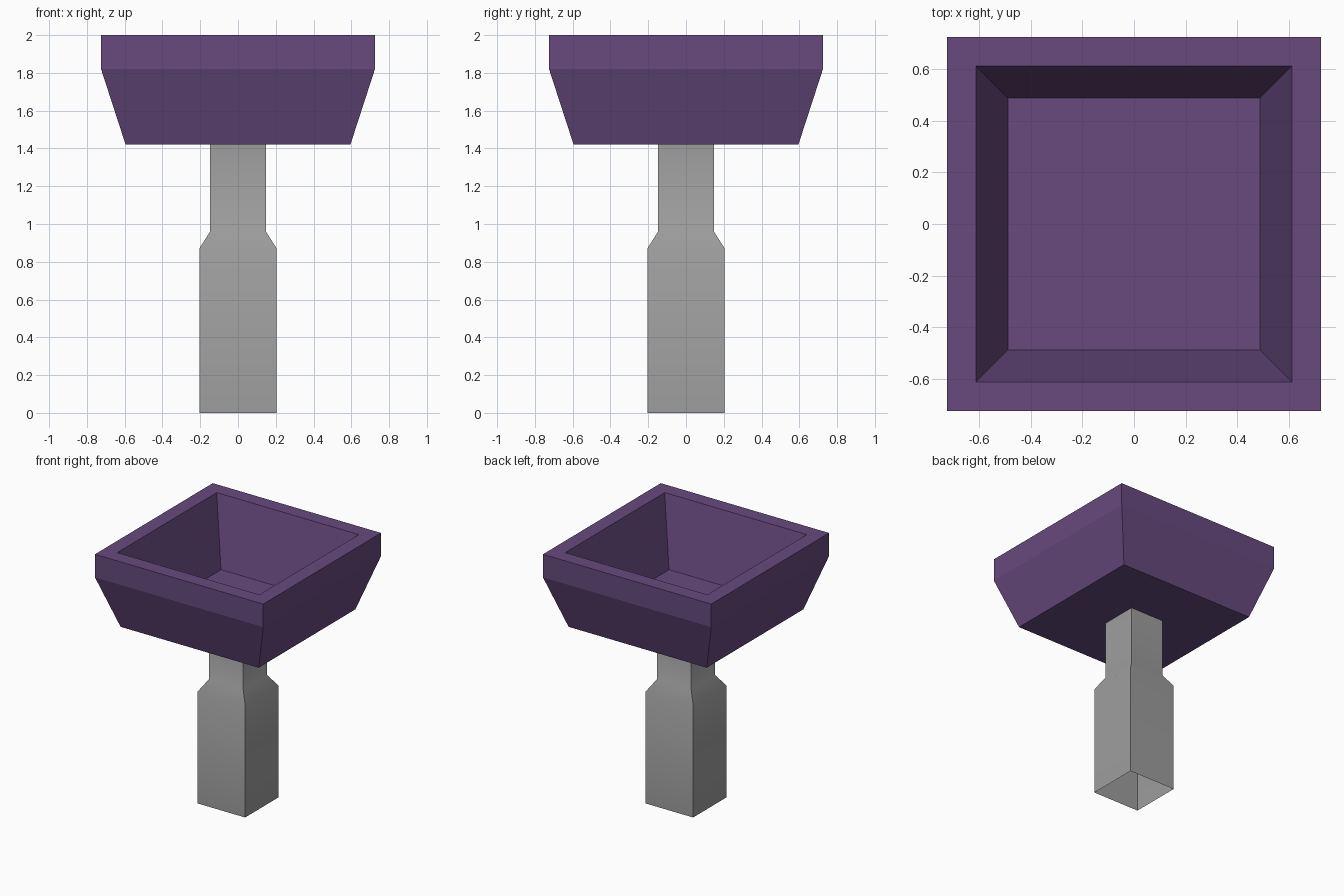
import bpy
import bmesh
import math

cube = bpy.data.objects.get("Cube")
if cube:
    bpy.data.objects.remove(cube, do_unlink=True)


def make_material(name, color):
    mat = bpy.data.materials.new(name)
    mat.use_nodes = True
    mat.diffuse_color = color
    mat.node_tree.nodes["Principled BSDF"].inputs["Base Color"].default_value = color
    return mat


def square_loft(name, profile, mat, cap_ends):
    """Skin square rings given as (half width, height), from first to last."""
    bm = bmesh.new()
    rings = [[bm.verts.new((sx * r, sy * r, z))
              for sx, sy in ((-1, -1), (1, -1), (1, 1), (-1, 1))]
             for r, z in profile]
    for low, high in zip(rings, rings[1:]):
        for i in range(4):
            j = (i + 1) % 4
            bm.faces.new((low[i], low[j], high[j], high[i]))
    if cap_ends:
        bm.faces.new(rings[0][::-1])
        bm.faces.new(rings[-1])
    mesh = bpy.data.meshes.new(name)
    bm.to_mesh(mesh)
    bm.free()
    mesh.materials.append(mat)
    obj = bpy.data.objects.new(name, mesh)
    bpy.context.collection.objects.link(obj)
    return obj


purple = make_material("purple", (0.135, 0.068, 0.208, 1))
grey = make_material("grey", (0.34, 0.34, 0.34, 1))

# Hollow post, open at the foot, with a softened shoulder
post = square_loft("post", [(0.205, 0), (0.205, 0.87), (0.148, 0.96), (0.148, 1.42)],
                   grey, False)
bpy.ops.object.select_all(action='DESELECT')
post.select_set(True)
bpy.context.view_layer.objects.active = post
bpy.ops.object.shade_smooth_by_angle(angle=math.radians(40))

# Flared basin: outer wall, rim, sloping inner wall and floor
square_loft("basin", [(0.595, 1.42), (0.725, 1.82), (0.725, 2.0),
                      (0.612, 2.0), (0.488, 1.48)], purple, True)
